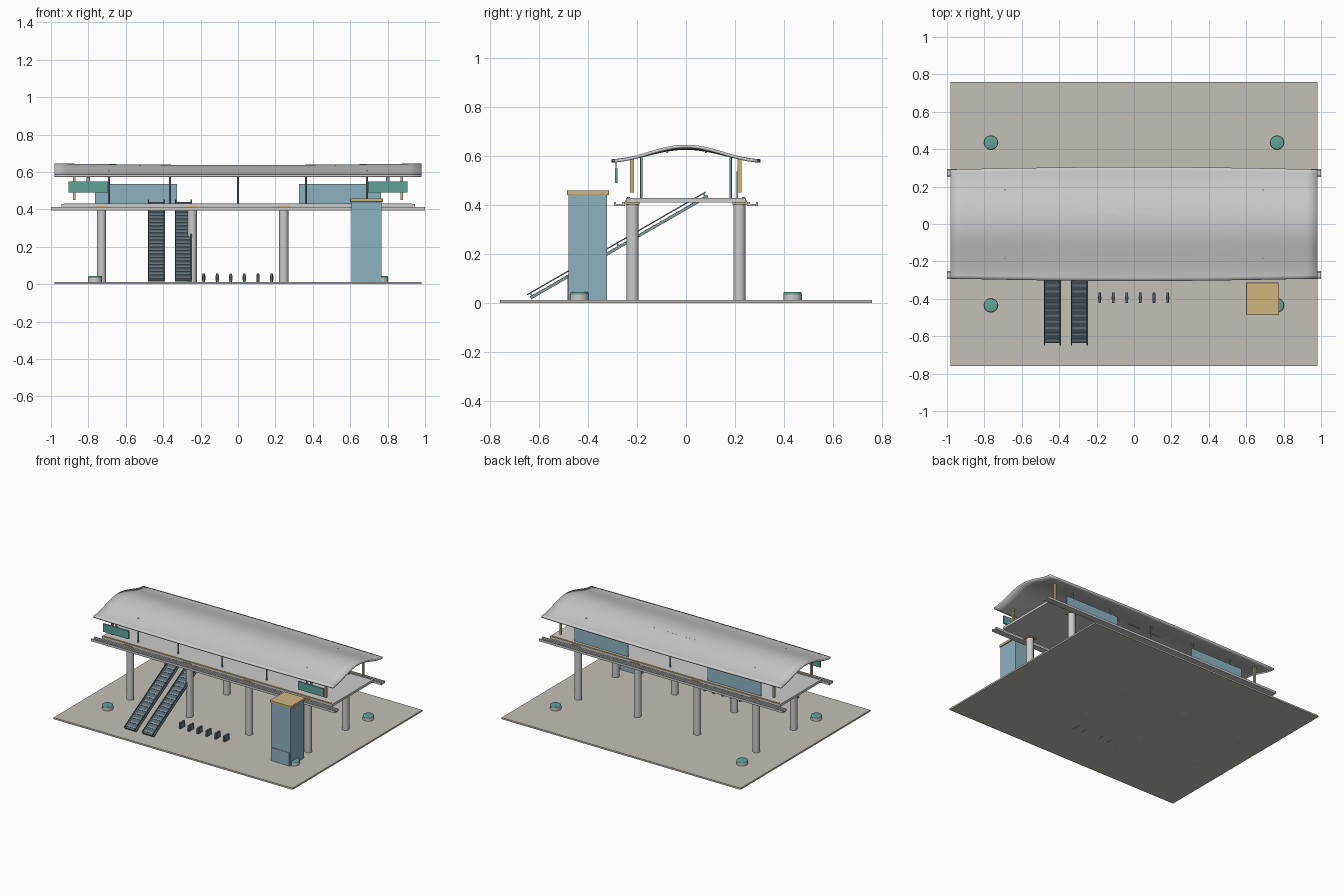
import bpy, bmesh, math
from mathutils import Matrix

if "Cube" in bpy.data.objects:
    bpy.data.objects.remove(bpy.data.objects["Cube"])


def material(name, r, g, b):
    m = bpy.data.materials.new(name)
    m.diffuse_color = (r, g, b, 1)
    m.use_nodes = True
    m.node_tree.nodes["Principled BSDF"].inputs["Base Color"].default_value = m.diffuse_color
    return m


GLASS = material("blue_glass", 0.27, 0.45, 0.53)
DARK = material("dark_metal", 0.10, 0.14, 0.17)
STEEL = material("steel", 0.24, 0.32, 0.36)
GREEN = material("green", 0.12, 0.36, 0.31)
TAN = material("tan", 0.62, 0.46, 0.22)
PAVING = material("paving", 0.55, 0.53, 0.48)


def finish(name, bm, mat=None, smooth=False):
    me = bpy.data.meshes.new(name)
    bmesh.ops.recalc_face_normals(bm, faces=bm.faces)
    bm.to_mesh(me)
    bm.free()
    ob = bpy.data.objects.new(name, me)
    bpy.context.collection.objects.link(ob)
    if mat:
        me.materials.append(mat)
    if smooth:
        bpy.ops.object.select_all(action='DESELECT')
        bpy.context.view_layer.objects.active = ob
        ob.select_set(True)
        bpy.ops.object.shade_smooth_by_angle(angle=math.radians(35))
    return ob


def box(name, x, y, z, mat=None, bevel=0):
    """Box from (min, max) pairs on each axis."""
    bm = bmesh.new()
    size = [a[1] - a[0] for a in (x, y, z)]
    mid = [(a[1] + a[0]) / 2 for a in (x, y, z)]
    bmesh.ops.create_cube(bm, size=1, matrix=Matrix.Translation(mid) @ Matrix.Diagonal((*size, 1)))
    if bevel:
        bmesh.ops.bevel(bm, geom=bm.edges[:], offset=bevel, segments=2, profile=0.5, affect='EDGES')
    return finish(name, bm, mat)


def cylinder(name, x, y, z, r, mat=None, sides=32, bevel=0):
    bm = bmesh.new()
    bmesh.ops.create_cone(bm, cap_ends=True, segments=sides, radius1=r, radius2=r,
                          depth=z[1] - z[0],
                          matrix=Matrix.Translation((x, y, (z[0] + z[1]) / 2)))
    if bevel:
        rim = [e for e in bm.edges if all(v.co.z > z[1] - 1e-5 for v in e.verts)]
        bmesh.ops.bevel(bm, geom=rim, offset=bevel, segments=3, profile=0.5, affect='EDGES')
    return finish(name, bm, mat, True)


def extrude_x(name, profile, x0, x1, mat=None):
    """Closed (y, z) outline pulled along x."""
    bm = bmesh.new()
    a = [bm.verts.new((x0, y, z)) for y, z in profile]
    b = [bm.verts.new((x1, y, z)) for y, z in profile]
    n = len(profile)
    bm.faces.new(a)
    bm.faces.new(b)
    for i in range(n):
        bm.faces.new((a[i], a[(i + 1) % n], b[(i + 1) % n], b[i]))
    return finish(name, bm, mat)


# Plaza slab
box("plaza", (-0.98, 0.98), (-0.76, 0.76), (0, 0.012), PAVING)

# Columns with tan bearing caps
for s in (-1, 1):
    for x in (-0.73, -0.245, 0.245, 0.73):
        cylinder("column", x, s * 0.218, (0, 0.41), 0.025)
        box("column_cap", (x - 0.033, x + 0.033), sorted((s * 0.19, s * 0.25)), (0.402, 0.418), TAN)

# Platform deck with tactile edges
box("platform_deck", (-0.945, 0.945), (-0.245, 0.245), (0.41, 0.428))
for s in (-1, 1):
    box("tactile_strip", (-0.93, 0.93), sorted((s * 0.228, s * 0.24)), (0.427, 0.431), TAN)

# Channel-shaped track beams on both sides
for s in (-1, 1):
    channel = [(0.25, 0.395), (0.294, 0.395), (0.294, 0.412), (0.286, 0.412), (0.286, 0.403),
               (0.262, 0.403), (0.262, 0.412), (0.25, 0.412)]
    extrude_x("track_beam", [(s * y, z) for y, z in channel], -1, 1)

# Curved roof, wider and lower at mid length
bm = bmesh.new()
NX, NY = 32, 32
grid = {}
for i in range(NX + 1):
    x = -0.982 + 1.964 * i / NX
    k = math.cos(x / 0.982 * math.pi / 2)
    half = 0.292 + 0.013 * k
    rise = 0.060 - 0.008 * k
    for j in range(NY + 1):
        t = -1 + 2 * j / NY
        z = 0.588 + rise * (0.5 + 0.5 * math.cos(math.pi * t * 0.93)) - 0.003
        grid[i, j] = bm.verts.new((x, half * t, z))
for i in range(NX):
    for j in range(NY):
        bm.faces.new((grid[i, j], grid[i + 1, j], grid[i + 1, j + 1], grid[i, j + 1]))
roof = finish("roof", bm, None, True)
mod = roof.modifiers.new("thickness", 'SOLIDIFY')
mod.thickness = 0.013
mod.offset = -1

# Thin light strips just showing through the roof
for y in (-0.078, 0.082):
    for x0, x1 in ((-0.16, -0.06), (0.02, 0.12), (0.2, 0.24)):
        box("roof_light", (x0, x1), (y - 0.004, y + 0.004), (0.612, 0.629))

# Slender roof posts
for y in (-0.182, 0.182):
    for x in (-0.69, -0.363, 0, 0.363, 0.69):
        h = 0.620 if abs(x) > 0.5 else 0.612
        cylinder("roof_post", x, y, (0.426, h - 0.012), 0.005, STEEL, 12)

for s in (-1, 1):
    # Rear glass windbreaks
    box("glass_screen", sorted((s * 0.325, s * 0.765)), (0.207, 0.213), (0.428, 0.535), GLASS)
    # Hanging station signs with raised frame
    box("sign_board", sorted((s * 0.695, s * 0.905)), (-0.29, -0.28), (0.489, 0.549), GREEN)
    box("sign_hanger", sorted((s * 0.79, s * 0.81)), (-0.287, -0.283), (0.545, 0.585), STEEL)
    # Hanging lamps at the platform ends
    for y in (-0.22, 0.218):
        box("hanging_lamp", sorted((s * 0.869, s * 0.881)), (y - 0.008, y + 0.008), (0.45, 0.59), TAN)

# Escalators, built flat then tilted
ANGLE = math.radians(29.9)
tilt = Matrix.Rotation(ANGLE, 4, 'X')
LENGTH = 0.835


def tilted(ob, x):
    ob.data.transform(Matrix.Translation((x, -0.632, 0.014)) @ tilt)


for x in (-0.436, -0.292):
    tilted(box("escalator_ramp", (-0.044, 0.044), (0, LENGTH), (0, 0.010), DARK), x)
    for s in (-1, 1):
        tilted(box("escalator_side", sorted((s * 0.040, s * 0.046)), (0, LENGTH), (0, 0.012), STEEL), x)
        tilted(box("handrail", sorted((s * 0.039, s * 0.046)), (-0.005, LENGTH), (0.022, 0.027), DARK), x)
        for y in (0.01, LENGTH / 2, LENGTH - 0.01):
            tilted(box("handrail_post", sorted((s * 0.041, s * 0.044)), (y - 0.003, y + 0.003),
                       (0.01, 0.023), STEEL), x)
    for i in range(22):
        y = 0.02 + i * 0.0375
        tilted(box("escalator_step", (-0.038, 0.038), (y - 0.005, y + 0.005), (0.009, 0.013), STEEL), x)

# Ticket gates
for i in range(6):
    x = -0.184 + i * 0.0727
    box("ticket_gate", (x - 0.007, x + 0.007), (-0.422, -0.366), (0, 0.056), DARK, 0.003)
    box("gate_flap", (x - 0.009, x + 0.009), (-0.4, -0.388), (0.02, 0.045), STEEL)

# Glass lift with doors and roof
box("lift_shaft", (0.607, 0.768), (-0.48, -0.322), (0.01, 0.44), GLASS)
box("lift_roof", (0.6, 0.775), (-0.486, -0.314), (0.44, 0.458), TAN, 0.002)
for x0, x1 in ((0.617, 0.686), (0.69, 0.759)):
    box("lift_door", (x0, x1), (-0.484, -0.478), (0.012, 0.11), GLASS)

# Round planters
for x in (-0.765, 0.765):
    for y in (-0.435, 0.435):
        cylinder("planter", x, y, (0.01, 0.034), 0.038)
        cylinder("planter_hedge", x, y, (0.032, 0.044), 0.037, GREEN, 32, 0.006)
